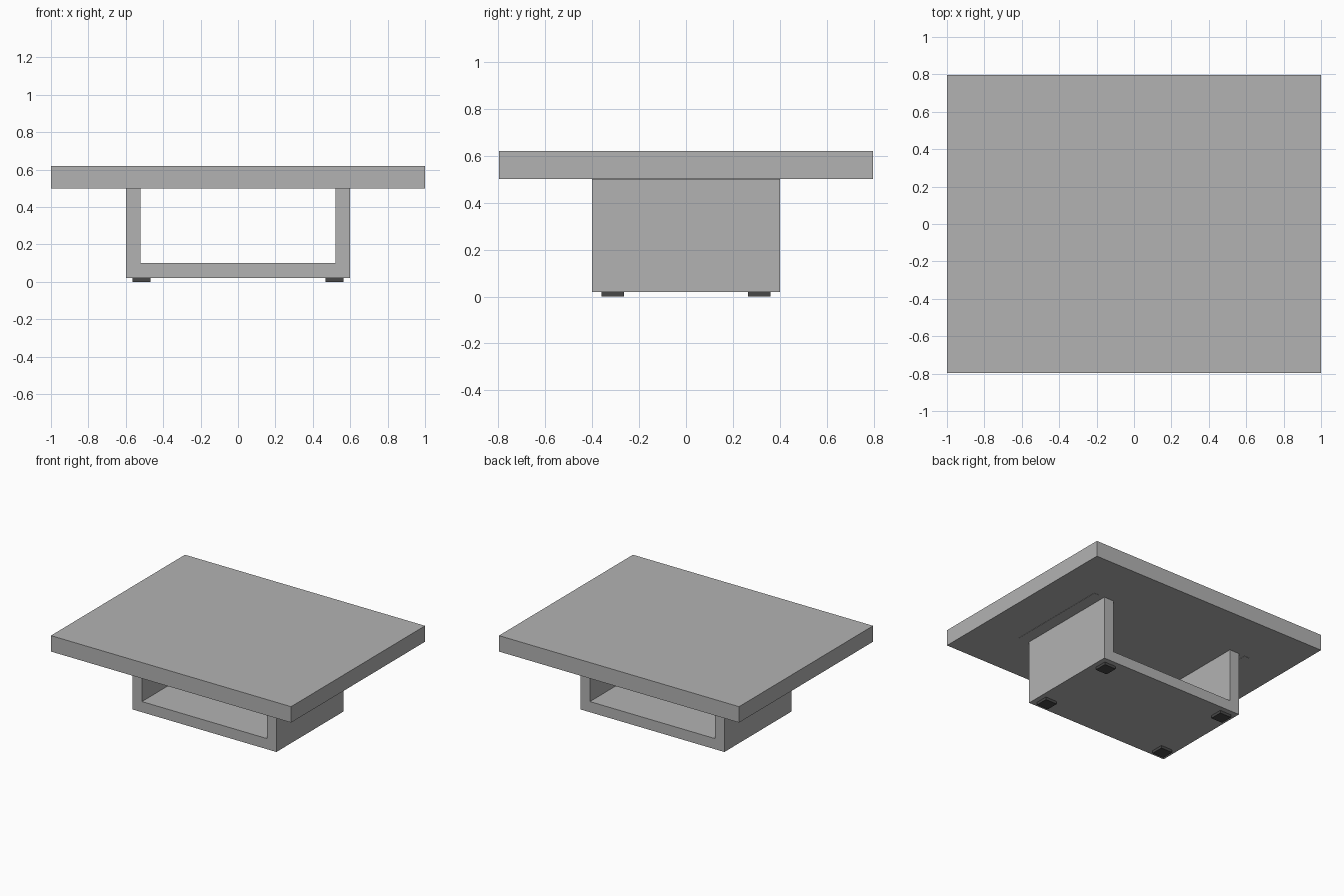
import bpy
import bmesh

cube = bpy.data.objects.get("Cube")
if cube:
    bpy.data.objects.remove(cube, do_unlink=True)


def material(name, level):
    mat = bpy.data.materials.new(name)
    mat.use_nodes = True
    colour = (level, level, level, 1)
    mat.diffuse_color = colour
    mat.node_tree.nodes["Principled BSDF"].inputs["Base Color"].default_value = colour
    return mat


def finish(name, bm, mat):
    bmesh.ops.recalc_face_normals(bm, faces=bm.faces)
    mesh = bpy.data.meshes.new(name)
    bm.to_mesh(mesh)
    bm.free()
    mesh.materials.append(mat)
    obj = bpy.data.objects.new(name, mesh)
    bpy.context.collection.objects.link(obj)
    return obj


def box(name, low, high, mat):
    bm = bmesh.new()
    bmesh.ops.create_cube(bm, size=1)
    for v in bm.verts:
        v.co = [h if c > 0 else l for c, l, h in zip(v.co, low, high)]
    return finish(name, bm, mat)


grey = material("light grey", 0.45)
dark = material("dark grey", 0.065)

# Table top
TOP_Z = 0.5
box("table_top", (-1, -0.797, TOP_Z), (1, 0.797, 0.62), grey)

# U-shaped base: a profile extruded from front to back
outer, inner, depth, bottom, floor = 0.6, 0.52, 0.4, 0.02, 0.1
profile = [(-outer, TOP_Z), (-outer, bottom), (outer, bottom), (outer, TOP_Z),
           (inner, TOP_Z), (inner, floor), (-inner, floor), (-inner, TOP_Z)]
bm = bmesh.new()
face = bm.faces.new([bm.verts.new((x, -depth, z)) for x, z in profile])
extruded = bmesh.ops.extrude_face_region(bm, geom=[face])["geom"]
for v in extruded:
    if isinstance(v, bmesh.types.BMVert):
        v.co.y = depth
finish("u_base", bm, grey)

# Thin mounting strips under the top, and four square feet
for side, sx in (("left", 1), ("right", -1)):
    x = sx * 0.67
    box(f"{side}_mounting_strip", (x - 0.02, -depth, TOP_Z - 0.002),
        (x + 0.02, depth, TOP_Z + 0.01), grey)
    for end, sy in (("front", -1), ("back", 1)):
        x, y, half = sx * 0.515, sy * 0.313, 0.048
        box(f"{end}_{side}_foot", (x - half, y - half, 0),
            (x + half, y + half, bottom), dark)
